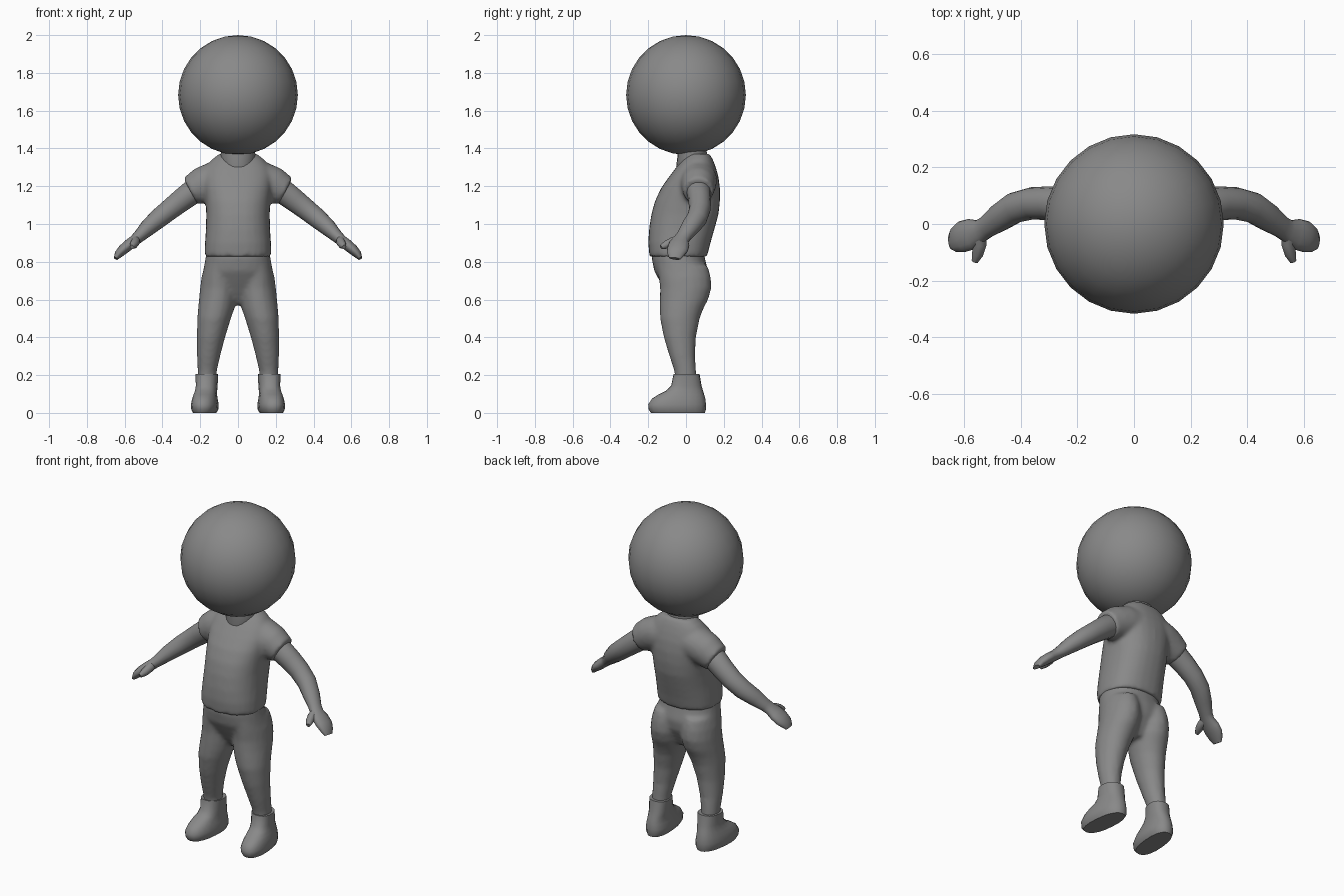
import bpy, bmesh, math
from mathutils import Vector

grey = bpy.data.materials.new("plain grey")
grey.diffuse_color = (0.25, 0.25, 0.25, 1)


def finish(name, bm, angle=50):
    bmesh.ops.recalc_face_normals(bm, faces=bm.faces)
    me = bpy.data.meshes.new(name)
    bm.to_mesh(me)
    bm.free()
    ob = bpy.data.objects.new(name, me)
    bpy.context.collection.objects.link(ob)
    me.materials.append(grey)
    bpy.ops.object.select_all(action='DESELECT')
    ob.select_set(True)
    bpy.context.view_layer.objects.active = ob
    bpy.ops.object.shade_smooth_by_angle(angle=math.radians(angle))
    return ob


def skin(bm, rings):
    loops = [[bm.verts.new(p) for p in r] for r in rings]
    n = len(loops[0])
    for a, b in zip(loops, loops[1:]):
        for i in range(n):
            j = (i + 1) % n
            bm.faces.new((a[i], a[j], b[j], b[i]))
    bm.faces.new(loops[0])
    bm.faces.new(loops[-1])


def spow(v, e):
    return math.copysign(abs(v) ** e, v)


# stack of level rings: each section is (z, x0, x1, y0, y1)
def stack(bm, sections, side=1, n=20, power=1.0, turn=0):
    rings = []
    for z, x0, x1, y0, y1 in sections:
        ring = []
        for i in range(n):
            t = 2 * math.pi * i / n
            dx = (x1 - x0) / 2 * spow(math.cos(t), power)
            dy = (y1 - y0) / 2 * spow(math.sin(t), power)
            y = (y0 + y1) / 2 + dy
            x = (x0 + x1) / 2 + dx - turn * y
            ring.append((side * x, y, z))
        rings.append(ring)
    skin(bm, rings)


# bent limb: each section is (x, y, z, width, thickness)
def limb(bm, sections, side=1, n=14, wide=(0, 1, 0)):
    pts = [Vector(s[:3]) for s in sections]
    rings = []
    for i, s in enumerate(sections):
        d = (pts[min(i + 1, len(pts) - 1)] - pts[max(i - 1, 0)]).normalized()
        u = Vector(wide)
        u = (u - d * u.dot(d)).normalized()
        v = d.cross(u)
        ring = []
        for k in range(n):
            t = 2 * math.pi * k / n
            p = pts[i] + u * s[3] * math.cos(t) + v * s[4] * math.sin(t)
            ring.append((side * p.x, p.y, p.z))
        rings.append(ring)
    skin(bm, rings)


# fuse overlapping volumes into one soft cloth surface
def fuse(ob, voxel, passes):
    r = ob.modifiers.new("fuse", 'REMESH')
    r.mode = 'VOXEL'
    r.voxel_size = voxel
    r.use_smooth_shade = True
    s = ob.modifiers.new("soften", 'SMOOTH')
    s.factor = 0.5
    s.iterations = passes


# head
bm = bmesh.new()
bmesh.ops.create_uvsphere(bm, u_segments=24, v_segments=14, radius=0.317)
bmesh.ops.translate(bm, vec=(0, 0, 1.683), verts=bm.verts)
finish("head", bm)

# neck, showing through the shirt at the neckline
bm = bmesh.new()
stack(bm, [(1.26, -.07, .07, -.04, .10), (1.305, -.085, .085, -.052, .105),
           (1.36, -.092, .092, -.045, .112), (1.40, -.09, .09, -.05, .108),
           (1.46, -.11, .11, -.07, .11)])
finish("neck", bm)

# shirt with short sleeves
bm = bmesh.new()
stack(bm, [(.828, -.177, .177, -.194, .112), (.90, -.175, .175, -.2, .13),
           (.97, -.17, .17, -.196, .15), (1.05, -.168, .168, -.184, .172),
           (1.12, -.172, .172, -.165, .18), (1.19, -.18, .18, -.132, .18),
           (1.25, -.185, .185, -.09, .172), (1.30, -.17, .17, -.052, .158),
           (1.34, -.14, .14, -.02, .143), (1.372, -.1, .1, .01, .125)],
      n=28, power=.85)
for side in (1, -1):
    limb(bm, [(.06, .065, 1.24, .1, .1), (.13, .065, 1.228, .1, .1),
              (.19, .065, 1.205, .092, .097), (.252, .065, 1.172, .08, .08)],
         side, n=20)
fuse(finish("shirt", bm), .012, 6)

# trousers: pelvis and both legs
bm = bmesh.new()
stack(bm, [(.88, -.165, .165, -.175, .09), (.82, -.172, .172, -.182, .1),
           (.75, -.185, .185, -.168, .118), (.69, -.18, .18, -.135, .11),
           (.63, -.12, .12, -.1, .08), (.575, -.05, .05, -.06, .05)],
      n=24, power=.9)
for side in (1, -1):
    stack(bm, [(.78, .02, .178, -.15, .115), (.72, .005, .193, -.145, .132),
               (.66, .002, .201, -.138, .135), (.6, .008, .207, -.139, .118),
               (.55, .02, .212, -.139, .092), (.5, .037, .216, -.138, .073),
               (.4, .068, .217, -.118, .053), (.3, .094, .217, -.088, .048),
               (.22, .112, .214, -.062, .054), (.17, .115, .213, -.058, .058)],
          side)
fuse(finish("trousers", bm), .012, 6)

for side, tag in ((1, "left"), (-1, "right")):
    # bare arm, wrist and mitten hand
    bm = bmesh.new()
    limb(bm, [(.18, .062, 1.2, .066, .066), (.25, .068, 1.163, .064, .066),
              (.30, .073, 1.125, .06, .062), (.36, .073, 1.078, .057, .057),
              (.42, .058, 1.03, .055, .053), (.475, .022, .982, .05, .045),
              (.52, -.01, .938, .04, .034), (.545, -.026, .915, .042, .03),
              (.575, -.036, .892, .055, .03), (.608, -.045, .865, .056, .028),
              (.633, -.056, .84, .045, .022), (.647, -.06, .817, .03, .011)],
         side)
    finish(tag + "_arm", bm)

    # thumb
    bm = bmesh.new()
    limb(bm, [(.545, -.03, .918, .026, .026), (.543, -.07, .905, .025, .024),
              (.552, -.105, .89, .022, .021), (.562, -.132, .878, .012, .012)],
         side, n=10, wide=(0, 0, 1))
    finish(tag + "_thumb", bm)

    # ankle boot with flat sole
    bm = bmesh.new()
    stack(bm, [(0, .113, .233, -.185, .1), (.018, .102, .242, -.198, .105),
               (.045, .1, .244, -.2, .106), (.075, .106, .238, -.18, .102),
               (.098, .11, .232, -.145, .096), (.118, .11, .226, -.105, .09),
               (.145, .108, .223, -.078, .082), (.205, .105, .226, -.066, .072),
               (.204, .116, .214, -.056, .062)],
          side, power=.85, turn=.08)
    finish(tag + "_boot", bm)
